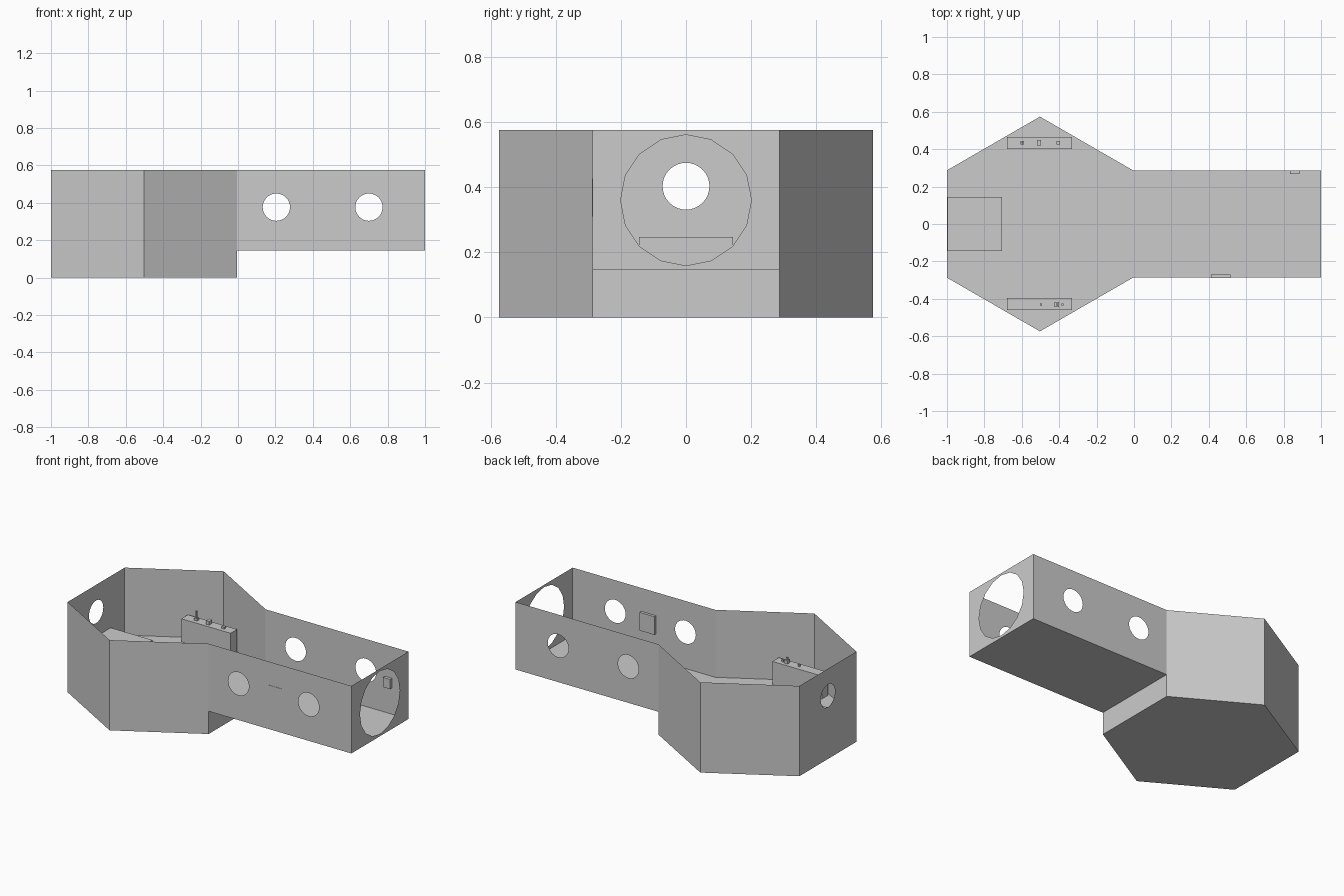
import bpy, bmesh
from math import sin, cos, pi
from mathutils import Vector

if "Cube" in bpy.data.objects:
    bpy.data.objects.remove(bpy.data.objects["Cube"])

R = 0.574                # hexagon radius (also its side length)
H = 0.575                # wall top
F = 0.145                # deck height
XC = -1 + R * cos(pi / 6)  # hexagon centre
XJ = XC + R * cos(pi / 6)  # junction with the corridor
W = R / 2                # corridor half width


def finish(bm, name):
    me = bpy.data.meshes.new(name)
    bm.to_mesh(me)
    bm.free()
    ob = bpy.data.objects.new(name, me)
    bpy.context.collection.objects.link(ob)
    return ob


def sheet(name, a, b, z0, z1, holes=()):
    """Upright sheet from a to b (xy); holes are (distance, z, radius, sides)."""
    a, b = Vector((*a, 0)), Vector((*b, 0))
    d = (b - a).normalized()
    n = d.cross(Vector((0, 0, 1)))
    length = (b - a).length
    loops = [[(0, z0), (length, z0), (length, z1), (0, z1)]]
    for s, z, r, k in holes:
        loops.append([(s + r * sin(2 * pi * i / k), z + r * cos(2 * pi * i / k)) for i in range(k)])
    bm = bmesh.new()
    edges = []
    for lp in loops:
        vs = [bm.verts.new(a + d * s + Vector((0, 0, z))) for s, z in lp]
        edges += [bm.edges.new((vs[i - 1], vs[i])) for i in range(len(vs))]
    bmesh.ops.triangle_fill(bm, edges=edges, use_beauty=True, normal=n)
    for f in bm.faces:
        f.normal_update()
        if f.normal.dot(n) < 0:
            f.normal_flip()
    return finish(bm, name)


def plate(name, pts, z, up=True):
    bm = bmesh.new()
    f = bm.faces.new([bm.verts.new((x, y, z)) for x, y in pts])
    f.normal_update()
    if (f.normal.z > 0) != up:
        f.normal_flip()
    return finish(bm, name)


def box(name, x0, x1, y0, y1, z0, z1):
    bm = bmesh.new()
    bmesh.ops.create_cube(bm, size=1)
    for v in bm.verts:
        v.co = Vector(((x0 + x1) / 2 + v.co.x * (x1 - x0),
                       (y0 + y1) / 2 + v.co.y * (y1 - y0),
                       (z0 + z1) / 2 + v.co.z * (z1 - z0)))
    return finish(bm, name)


def knob(name, x, y, w, d, h):
    return box(name, x - w / 2, x + w / 2, y - d / 2, y + d / 2, TOP, TOP + h)


# Hexagonal room: counter-clockwise corners starting at the front of the junction
hexa = [(XC + R * cos(-pi / 6 + i * pi / 3), R * sin(-pi / 6 + i * pi / 3)) for i in range(6)]
sheet("room_step_wall", hexa[0], hexa[1], 0, F)
for i in range(1, 6):
    hole = [(R / 2, 0.403, 0.072, 32)] if i == 3 else []
    sheet(f"room_wall_{i}", hexa[i], hexa[(i + 1) % 6], 0, H, hole)
plate("room_base", hexa, 0, up=False)
plate("room_deck", hexa, F)

# Corridor with round windows and an end doorway
L = 1 - XJ
win = [(x - XJ, 0.377, 0.073, 32) for x in (0.205, 0.7)]
sheet("corridor_front_wall", (XJ, -W), (1, -W), F, H, win)
sheet("corridor_back_wall", (1, W), (XJ, W), F, H, [(L - s, z, r, k) for s, z, r, k in win])
sheet("corridor_end_wall", (1, -W), (1, W), F, H, [(W, 0.36, 0.201, 16)])
plate("corridor_floor", [(XJ, -W), (1, -W), (1, W), (XJ, W)], F, up=False)

# Bench under the end window
box("bench", -0.998, -0.705, -0.144, 0.144, F, 0.247)

# Side consoles
TOP = 0.292
box("console_back", -0.68, -0.332, 0.40, 0.466, F, TOP)
box("console_front", -0.68, -0.332, -0.46, -0.396, F, TOP)

# Controls on the consoles
knob("lever_base", -0.597, 0.435, 0.02, 0.02, 0.015)
knob("lever", -0.597, 0.435, 0.008, 0.008, 0.06)
knob("control_block", -0.508, 0.435, 0.022, 0.03, 0.024)
knob("control_button", -0.405, 0.435, 0.02, 0.02, 0.012)
knob("front_block", -0.412, -0.43, 0.024, 0.026, 0.02)
knob("front_block_stick", -0.412, -0.43, 0.01, 0.01, 0.036)
knob("front_button_a", -0.497, -0.43, 0.01, 0.01, 0.015)
knob("front_button_b", -0.383, -0.43, 0.01, 0.012, 0.015)

# Wall panels inside the corridor
box("wall_box_back", 0.835, 0.885, 0.268, W, 0.312, 0.374)
box("wall_box_front", 0.412, 0.516, -W - 0.002, -0.27, 0.31, 0.426)
